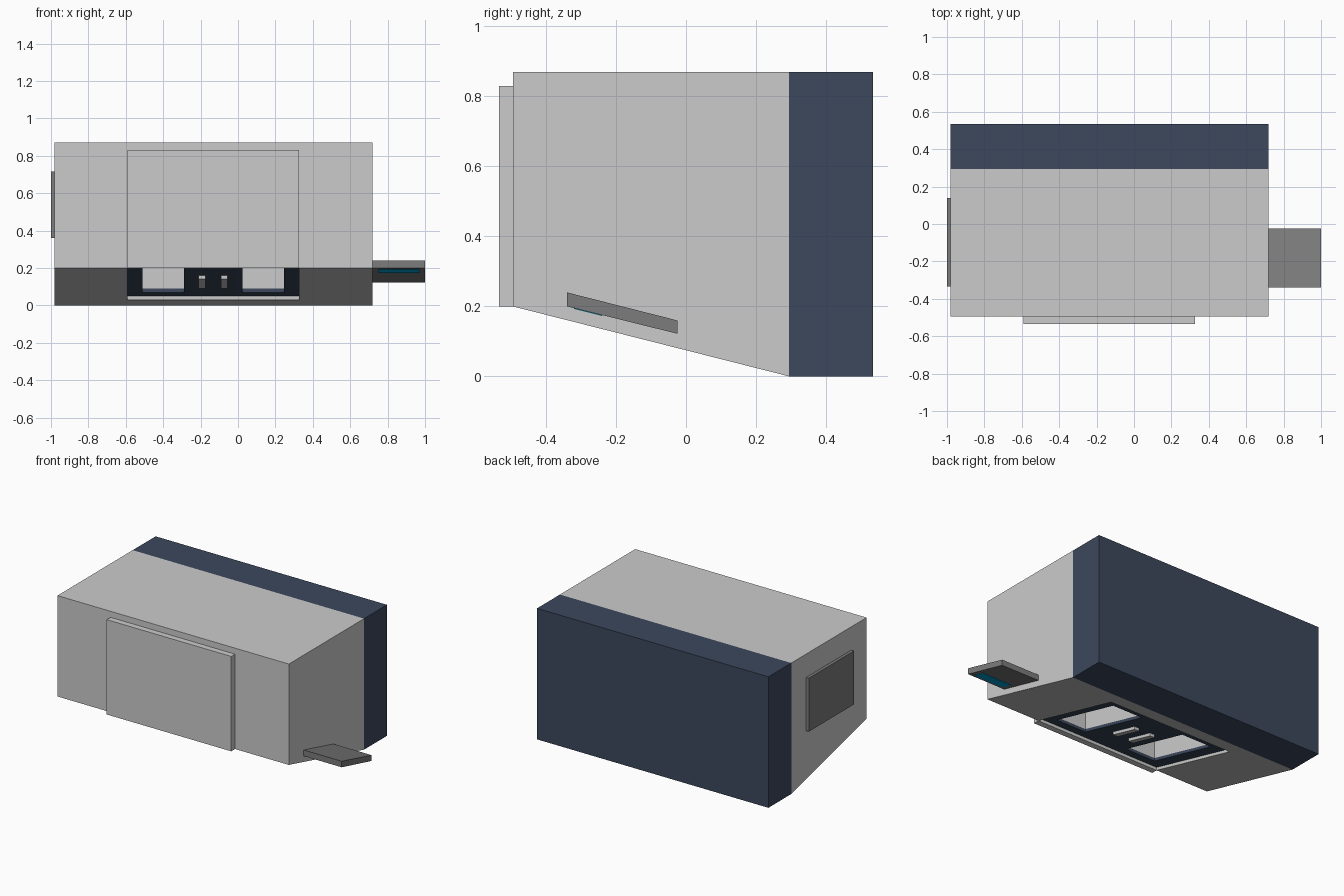
import bpy, bmesh

if "Cube" in bpy.data.objects:
    bpy.data.objects.remove(bpy.data.objects["Cube"])


def material(name, rgb):
    m = bpy.data.materials.new(name)
    m.diffuse_color = (*rgb, 1)
    m.use_nodes = True
    m.node_tree.nodes["Principled BSDF"].inputs["Base Color"].default_value = m.diffuse_color
    return m


navy = material("navy", (0.045, 0.065, 0.11))
dark = material("dark_grey", (0.2, 0.2, 0.2))
blue = material("blue", (0.0, 0.4, 0.75))


def prism(name, profile, x0, x1, mat=None):
    """Extrude a (y, z) profile from x0 to x1."""
    bm = bmesh.new()
    a = [bm.verts.new((x0, y, z)) for y, z in profile]
    b = [bm.verts.new((x1, y, z)) for y, z in profile]
    n = len(profile)
    bm.faces.new(a)
    bm.faces.new(b[::-1])
    for i in range(n):
        j = (i + 1) % n
        bm.faces.new((a[i], b[i], b[j], a[j]))
    bmesh.ops.recalc_face_normals(bm, faces=bm.faces)
    me = bpy.data.meshes.new(name)
    bm.to_mesh(me)
    bm.free()
    ob = bpy.data.objects.new(name, me)
    bpy.context.collection.objects.link(ob)
    if mat:
        me.materials.append(mat)
    return ob


def rect(y0, y1, z0, z1):
    return [(y0, z0), (y1, z0), (y1, z1), (y0, z1)]


def slope(y):
    """Height of the slanted underside at y."""
    return 0.2 * (0.295 - y) / 0.79


def slab(y0, y1, lo, hi):
    """Profile parallel to the underside, between two offsets above it."""
    return [(y0, slope(y0) + lo), (y1, slope(y1) + lo),
            (y1, slope(y1) + hi), (y0, slope(y0) + hi)]


def cut(ob, cutter):
    m = ob.modifiers.new("cut", 'BOOLEAN')
    m.operation = 'DIFFERENCE'
    m.solver = 'EXACT'
    m.object = cutter
    bpy.context.view_layer.objects.active = ob
    bpy.ops.object.modifier_apply(modifier=m.name)


# main housing with slanted underside, and back section
housing = prism("housing", [(-0.495, 0.2), (0.295, 0), (0.295, 0.87), (-0.495, 0.87)], -0.98, 0.72)
prism("back_section", rect(0.295, 0.535, 0, 0.87), -0.98, 0.72, navy)

# front cover and left side plate
prism("front_cover", rect(-0.535, -0.495, 0.2, 0.83), -0.59, 0.325)
prism("side_plate", rect(-0.335, 0.14, 0.36, 0.715), -1.0, -0.98, dark)

# recess in the underside with its dark panel
recess = prism("recess_cutter", slab(-0.52, 0.177, -0.05, 0.04), -0.59, 0.325)
cut(housing, recess)
panel = prism("underside_panel", slab(-0.495, 0.177, 0.02, 0.04), -0.59, 0.325, navy)

# two deep pockets through the panel into the housing
cutters = [recess]
for x0, x1 in ((-0.51, -0.29), (0.025, 0.245)):
    c = prism("pocket_cutter", [(-0.42, slope(-0.42) - 0.02), (0.1, slope(0.1) - 0.02),
                                (0.1, 0.34), (-0.42, 0.34)], x0, x1)
    cut(housing, c)
    cut(panel, c)
    cutters.append(c)
for c in cutters:
    bpy.data.objects.remove(c)

# two small bars between the pockets
for i, x0 in enumerate((-0.21, -0.09)):
    prism(f"underside_bar_{i + 1}", slab(-0.26, -0.06, 0.0, 0.02), x0, x0 + 0.035)

# tilted side tab with a blue strip underneath
prism("side_tab", [(-0.34, 0.2), (-0.025, 0.122), (-0.025, 0.16), (-0.34, 0.24)], 0.72, 1.0, dark)
prism("tab_strip", [(-0.32, 0.193), (-0.24, 0.173), (-0.24, 0.18), (-0.32, 0.2)], 0.75, 0.97, blue)
